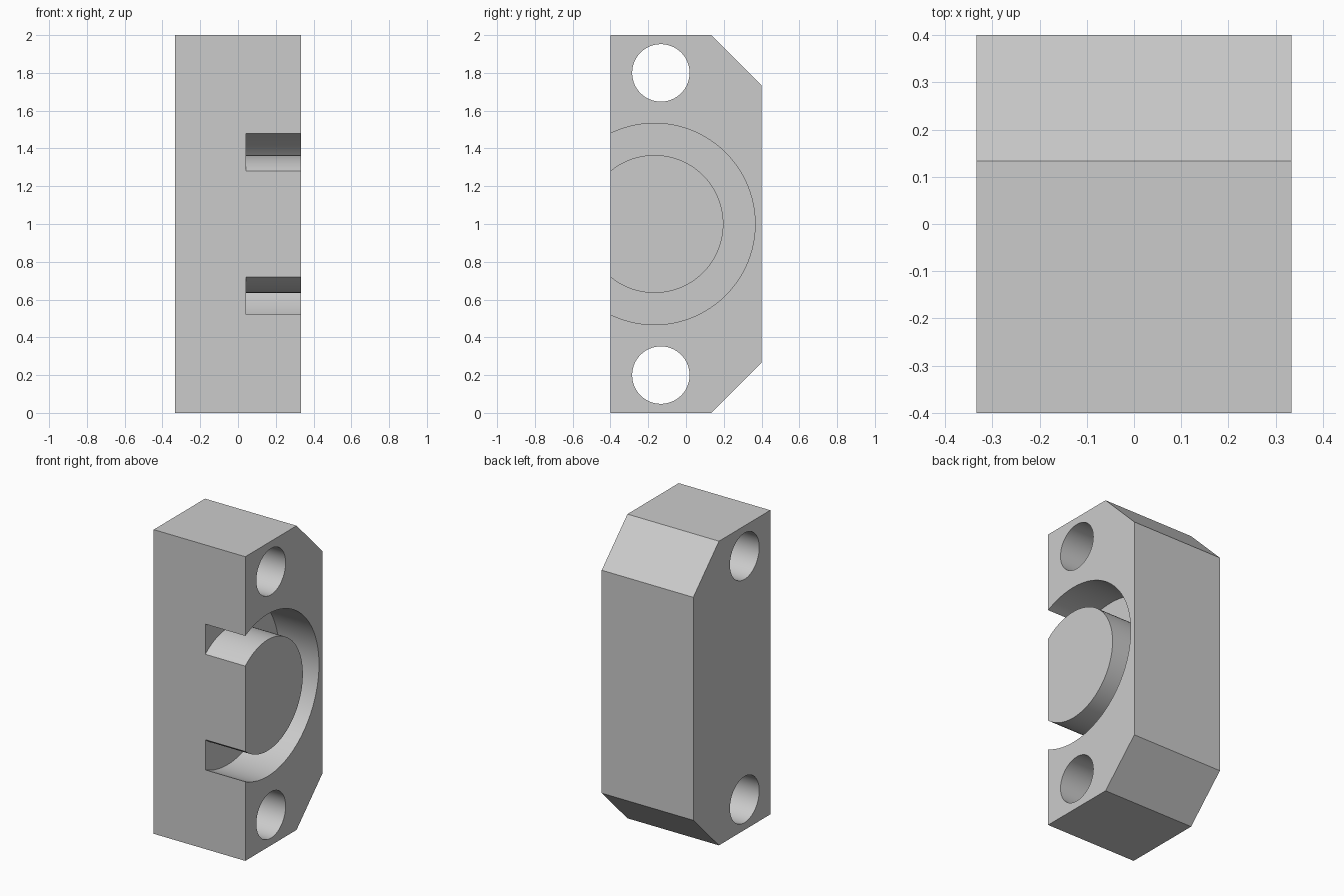
import bpy, bmesh, math
from mathutils import Matrix

cube = bpy.data.objects.get("Cube")
if cube:
    bpy.data.objects.remove(cube, do_unlink=True)

HALF_X, HALF_Y, HEIGHT = 0.333, 0.4, 2.0
CHAMFER = 0.267
SEGMENTS = 96

grey = bpy.data.materials.new("plain_grey")
grey.use_nodes = True
colour = (0.6, 0.6, 0.6, 1)
grey.diffuse_color = colour
grey.node_tree.nodes["Principled BSDF"].inputs["Base Color"].default_value = colour


def make_object(name, bm):
    bmesh.ops.recalc_face_normals(bm, faces=bm.faces)
    mesh = bpy.data.meshes.new(name)
    bm.to_mesh(mesh)
    bm.free()
    mesh.materials.append(grey)
    obj = bpy.data.objects.new(name, mesh)
    bpy.context.collection.objects.link(obj)
    return obj


def cut(target, cutter):
    cutter.hide_render = True
    mod = target.modifiers.new("cut", "BOOLEAN")
    mod.operation = "DIFFERENCE"
    mod.solver = "EXACT"
    mod.object = cutter
    bpy.context.view_layer.objects.active = target
    bpy.ops.object.modifier_apply(modifier=mod.name)
    bpy.data.objects.remove(cutter, do_unlink=True)


# Block: side profile with two chamfered back corners, extruded across x
profile = [(-HALF_Y, 0), (HALF_Y - CHAMFER, 0), (HALF_Y, CHAMFER),
           (HALF_Y, HEIGHT - CHAMFER), (HALF_Y - CHAMFER, HEIGHT), (-HALF_Y, HEIGHT)]
bm = bmesh.new()
ends = [[bm.verts.new((x, y, z)) for y, z in profile] for x in (-HALF_X, HALF_X)]
for end in ends:
    bm.faces.new(end)
for i in range(len(profile)):
    bm.faces.new((ends[0][i - 1], ends[0][i], ends[1][i], ends[1][i - 1]))
block = make_object("mounting_block", bm)

# Bolt holes: right through the block, near each end
for z in (0.2, HEIGHT - 0.2):
    bm = bmesh.new()
    bmesh.ops.create_cone(bm, cap_ends=True, segments=SEGMENTS, radius1=0.152,
                          radius2=0.152, depth=1,
                          matrix=Matrix.Translation((0, -0.133, z))
                          @ Matrix.Rotation(math.pi / 2, 4, "Y"))
    cut(block, make_object("bolt_hole_cutter", bm))

# Ring groove: rectangular section swept about x, open at the front face
section = [(0.043, 0.365), (0.043, 0.533), (0.5, 0.533), (0.5, 0.365)]
bm = bmesh.new()
rings = []
for step in range(SEGMENTS):
    a = math.tau * step / SEGMENTS
    rings.append([bm.verts.new((x, -0.167 + r * math.cos(a), 1 + r * math.sin(a)))
                  for x, r in section])
for s in range(SEGMENTS):
    for k in range(len(section)):
        bm.faces.new((rings[s - 1][k - 1], rings[s - 1][k], rings[s][k], rings[s][k - 1]))
cut(block, make_object("ring_groove_cutter", bm))

# Smooth curved walls, crisp edges
bpy.ops.object.select_all(action="DESELECT")
block.select_set(True)
bpy.context.view_layer.objects.active = block
bpy.ops.object.shade_smooth_by_angle(angle=math.radians(30))
